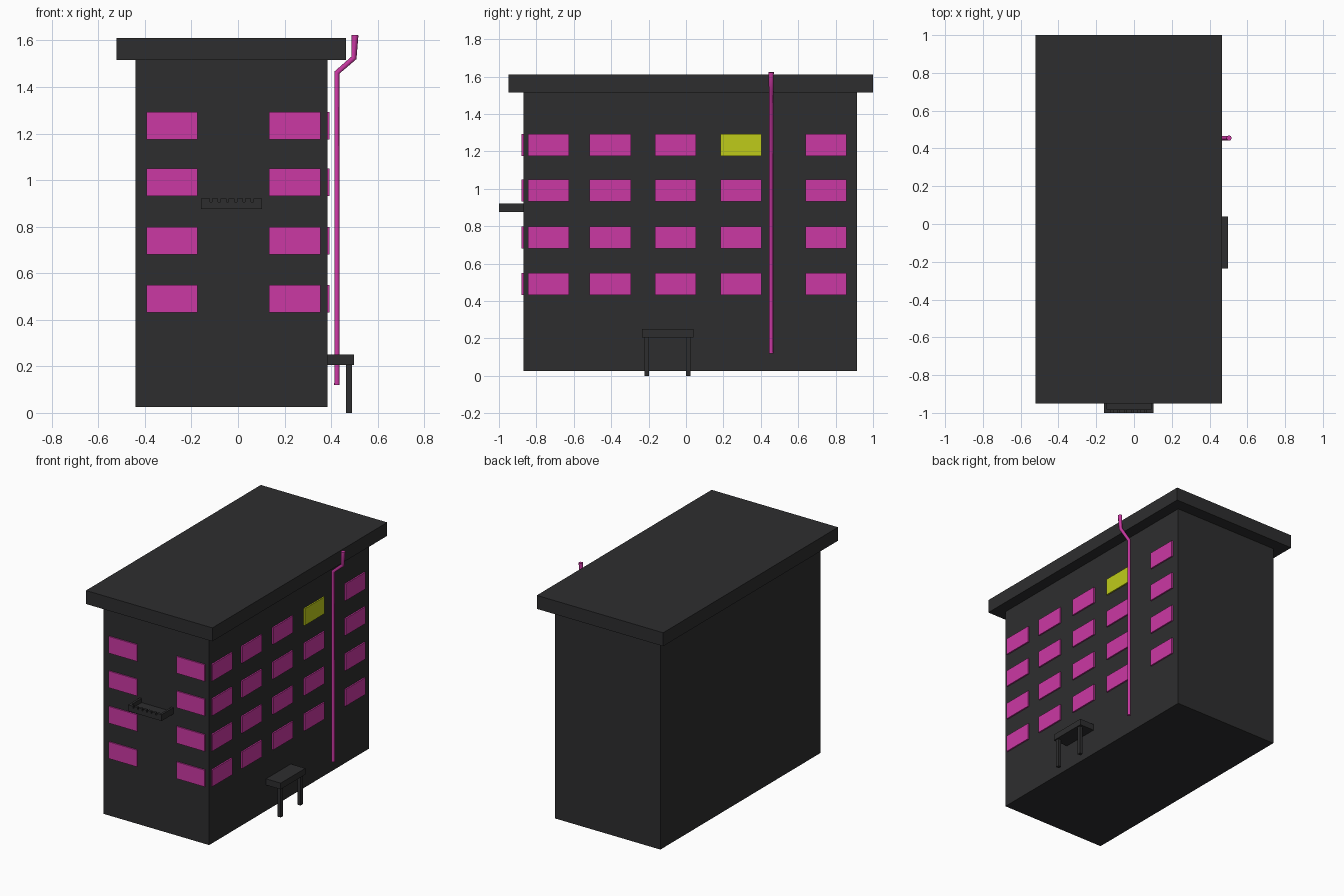
import bpy

if "Cube" in bpy.data.objects:
    bpy.data.objects.remove(bpy.data.objects["Cube"])


def material(name, rgb):
    m = bpy.data.materials.new(name)
    m.diffuse_color = (*rgb, 1)
    m.use_nodes = True
    m.node_tree.nodes["Principled BSDF"].inputs["Base Color"].default_value = m.diffuse_color
    return m


DARK = material("dark_wall", (0.027, 0.027, 0.028))
PINK = material("pink", (0.6, 0.04, 0.37))
YELLOW = material("yellow", (0.52, 0.6, 0.01))


def box(name, x, y, z, mat=DARK):
    """Box from (min, max) ranges on each axis."""
    bpy.ops.mesh.primitive_cube_add(size=1, location=[sum(r) / 2 for r in (x, y, z)])
    o = bpy.context.object
    o.name = name
    o.scale = [r[1] - r[0] for r in (x, y, z)]
    bpy.ops.object.transform_apply(location=False, rotation=False, scale=True)
    o.data.materials.append(mat)
    return o


# Main block and overhanging roof slab
box("building_body", (-0.44, 0.384), (-0.87, 0.914), (0.025, 1.517))
box("roof_slab", (-0.522, 0.465), (-0.95, 1.0), (1.515, 1.61))

# Windows: two columns on the front, five on the right side, one of them lit
ROWS = [0.49, 0.74, 0.99, 1.234]
for r, z in enumerate(ROWS):
    zr = (z - 0.059, z + 0.059)
    for c, x in enumerate((-0.284, 0.244)):
        box(f"front_window_{r}_{c}", (x - 0.11, x + 0.11), (-0.879, -0.86), zr, PINK)
    for c, y in enumerate((-0.735, -0.405, -0.057, 0.294, 0.749)):
        lit = r == 3 and c == 3
        box(f"side_window_{r}_{c}", (0.37, 0.394), (y - 0.11, y + 0.11), zr,
            YELLOW if lit else PINK)

# Entrance canopy on two posts
box("canopy", (0.37, 0.498), (-0.235, 0.04), (0.206, 0.25))
for i, y in enumerate((-0.21, 0.012)):
    box(f"canopy_post_{i}", (0.465, 0.489), (y - 0.012, y + 0.012), (0, 0.21))

# Balcony tray: floor, side walls, front wall with a row of small teeth
box("balcony_floor", (-0.158, 0.104), (-1.0, -0.86), (0.875, 0.89))
for i, x in enumerate((-0.158, 0.089)):
    box(f"balcony_side_{i}", (x, x + 0.015), (-1.0, -0.86), (0.885, 0.92))
box("balcony_front", (-0.158, 0.104), (-1.0, -0.982), (0.885, 0.906))
for i in range(7):
    x = -0.134 + i * 0.0355
    box(f"balcony_tooth_{i}", (x - 0.013, x + 0.013), (-1.0, -0.982), (0.9, 0.92))

# Drainpipe with a kink around the roof edge, widening at the mouth
curve = bpy.data.curves.new("drainpipe", 'CURVE')
curve.dimensions = '3D'
curve.bevel_depth = 0.0115
curve.bevel_resolution = 2
curve.use_fill_caps = True
path = [(0.425, 0.12, 1), (0.425, 1.462, 1), (0.498, 1.525, 1.05), (0.503, 1.623, 1.25)]
spline = curve.splines.new('POLY')
spline.points.add(len(path) - 1)
for p, (x, z, radius) in zip(spline.points, path):
    p.co = (x, 0.455, z, 1)
    p.radius = radius
curve.materials.append(PINK)
pipe = bpy.data.objects.new("drainpipe", curve)
bpy.context.collection.objects.link(pipe)
bpy.ops.object.select_all(action='DESELECT')
pipe.select_set(True)
bpy.context.view_layer.objects.active = pipe
bpy.ops.object.convert(target='MESH')
